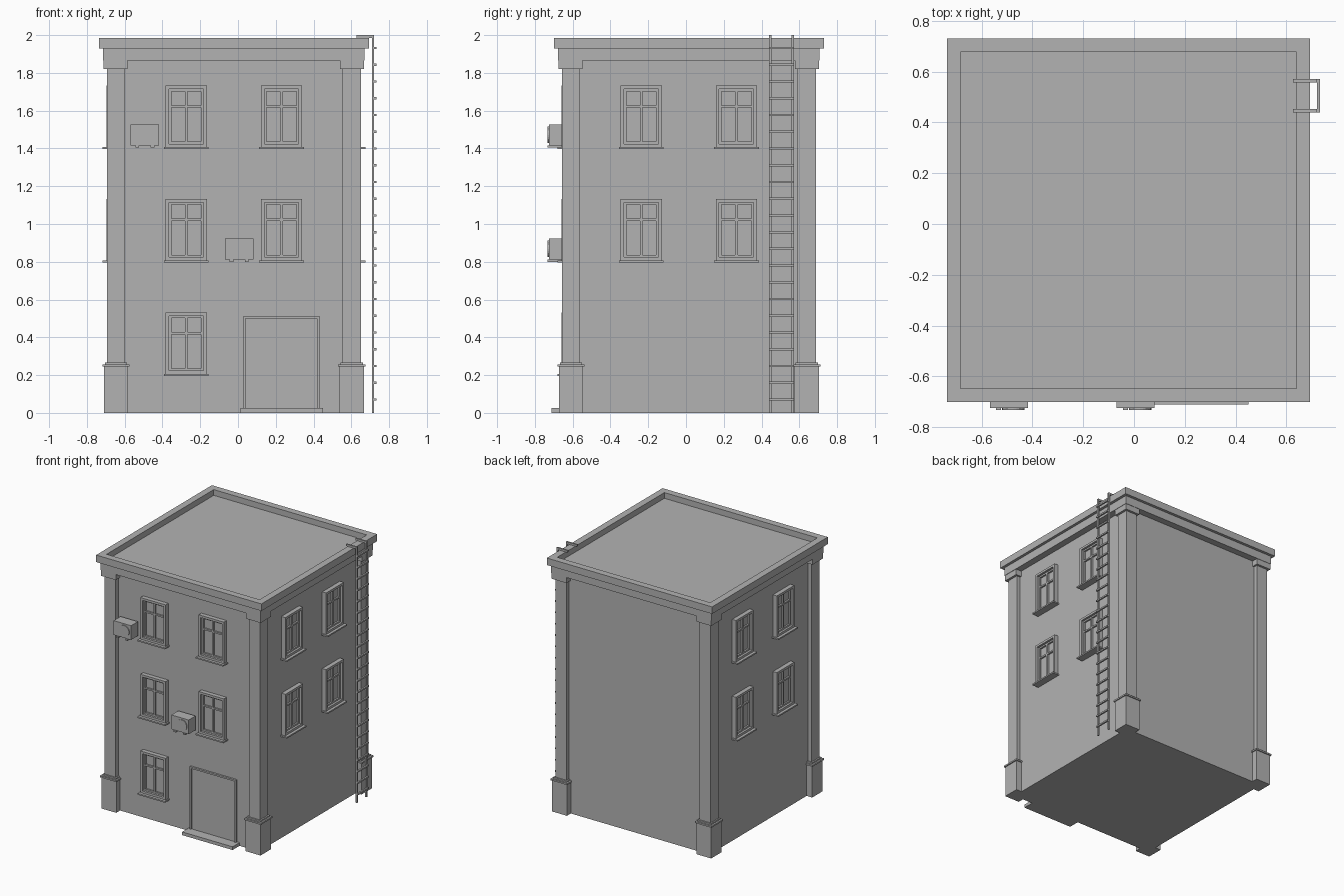
import bpy, bmesh
from math import pi
from mathutils import Matrix, Vector

if "Cube" in bpy.data.objects:
    bpy.data.objects.remove(bpy.data.objects["Cube"])

CENTRE = Vector((-0.022, 0.015, 0))

grey = bpy.data.materials.new("plain_grey")
grey.use_nodes = True
grey.diffuse_color = (0.45, 0.45, 0.45, 1)
grey.node_tree.nodes["Principled BSDF"].inputs["Base Color"].default_value = (0.45, 0.45, 0.45, 1)


def box(bm, x, y, z):
    """Add a box given its (min, max) on each axis."""
    verts = bmesh.ops.create_cube(bm, size=1)["verts"]
    for v in verts:
        for i, (lo, hi) in enumerate((x, y, z)):
            v.co[i] = lo if v.co[i] < 0 else hi
    return verts


def finish(bm, name, turn=0, offset=CENTRE):
    """Turn a part built on the front wall to its own wall and place it."""
    bm.transform(Matrix.Translation(offset) @ Matrix.Rotation(turn, 4, "Z"))
    mesh = bpy.data.meshes.new(name)
    bm.to_mesh(mesh)
    bm.free()
    mesh.materials.append(grey)
    obj = bpy.data.objects.new(name, mesh)
    bpy.context.collection.objects.link(obj)
    return obj


def square_slab(bm, half, z):
    return box(bm, (-half, half), (-half, half), z)


# Walls and frieze
WALL = 0.64
bm = bmesh.new()
square_slab(bm, WALL, (0, 1.9))
finish(bm, "walls")
bm = bmesh.new()
square_slab(bm, 0.693, (1.865, 1.932))
finish(bm, "frieze")

# Cornice with sunken roof deck
bm = bmesh.new()
slab = square_slab(bm, 0.715, (1.93, 1.985))
top = max(bm.faces, key=lambda f: f.calc_center_median().z)
bmesh.ops.inset_region(bm, faces=[top], thickness=0.053)
bmesh.ops.translate(bm, verts=list(top.verts), vec=(0, 0, -0.045))
# keep a rim by extruding the inner edge straight down
inner = [v for v in top.verts]
for v in inner:
    v.co.x = 0.662 if v.co.x > 0 else -0.662
    v.co.y = 0.662 if v.co.y > 0 else -0.662
bm.free()
bm = bmesh.new()
square_slab(bm, 0.715, (1.93, 1.94))
for k in range(4):
    start = len(bm.verts)
    side = box(bm, (-0.715, 0.662), (-0.715, -0.662), (1.94, 1.985))
    bmesh.ops.rotate(bm, verts=side, matrix=Matrix.Rotation(k * pi / 2, 3, "Z"))
finish(bm, "cornice_and_roof_deck")

# Corner pilasters: plinth, two mouldings, shaft and capital
LAYERS = [
    (0.56, 0.688, 0, 0.245),
    (0.552, 0.696, 0.245, 0.257),
    (0.565, 0.683, 0.257, 0.268),
    (0.576, 0.672, 0.268, 1.82),
    (0.563, 0.69, 1.82, 1.87),
]
for k, corner in enumerate(("front_right", "front_left", "back_left", "back_right")):
    bm = bmesh.new()
    for inner, outer, low, high in LAYERS:
        box(bm, (-outer, -inner), (-outer, -inner), (low, high))
    finish(bm, "pilaster_" + corner, k * pi / 2)


def window(name, u, z, turn):
    """Framed sash window with glazing bars and a sill; z is the frame bottom."""
    w, h, rim = 0.109, 0.326, 0.018
    front, sash = -0.674, -0.657
    bm = bmesh.new()
    for s in (-1, 1):
        a, b = sorted((u + s * w, u + s * (w - rim)))
        box(bm, (a, b), (front, -WALL), (z, z + h))
        a, b = sorted((u + s * (w - rim), u + s * (w - rim - 0.012)))
        box(bm, (a, b), (sash, -WALL), (z + rim, z + h - rim))
    for a in (z, z + h - rim):
        box(bm, (u - w + rim, u + w - rim), (front, -WALL), (a, a + rim))
    for a in (z + rim, z + h - rim - 0.012):
        box(bm, (u - w + rim, u + w - rim), (sash, -WALL), (a, a + 0.012))
    # Glazing bars
    box(bm, (u - 0.007, u + 0.007), (sash, -WALL), (z + rim, z + h - rim))
    box(bm, (u - w + rim, u + w - rim), (sash, -WALL), (z + 0.21, z + 0.222))
    # Glass
    box(bm, (u - w + rim, u + w - rim), (-WALL - 0.004, -WALL), (z + rim, z + h - rim))
    # Sill
    box(bm, (u - 0.119, u + 0.119), (-0.696, -WALL), (z - 0.01, z + 0.001))
    finish(bm, name, turn)


FLOORS = {"ground": 0.206, "first": 0.806, "second": 1.406}
for wall, turn in (("front", 0), ("left", pi / 2), ("right", -pi / 2)):
    for floor in ("first", "second"):
        for i, u in enumerate((-0.252, 0.252)):
            window(f"window_{wall}_{floor}_{i + 1}", u, FLOORS[floor], turn)
window("window_front_ground", -0.252, FLOORS["ground"], 0)

# Door with thin frame, and its step
bm = bmesh.new()
box(bm, (0.065, 0.44), (-0.646, -WALL), (0.025, 0.5))
for a in (0.05, 0.44):
    box(bm, (a, a + 0.013), (-0.655, -WALL), (0.025, 0.513))
box(bm, (0.05, 0.453), (-0.655, -WALL), (0.5, 0.513))
finish(bm, "door")
bm = bmesh.new()
box(bm, (0.036, 0.473), (-0.726, -WALL), (0, 0.025))
finish(bm, "door_step")

# Air conditioner boxes with a round fan cover and two brackets
for name, x, z in (("upper", -0.493, 1.416), ("lower", 0.006, 0.812)):
    bm = bmesh.new()
    u = x - CENTRE.x
    box(bm, (u - 0.075, u + 0.075), (-0.74, -0.655), (z, z + 0.111))
    place = Matrix.Translation((u + 0.018, -0.743, z + 0.056)) @ Matrix.Rotation(pi / 2, 4, "X")
    bmesh.ops.create_cone(bm, cap_ends=True, segments=24, radius1=0.044, radius2=0.044,
                          depth=0.008, matrix=place)
    for s in (-0.04, 0.04):
        box(bm, (u + s - 0.01, u + s + 0.01), (-0.747, -WALL), (z - 0.012, z))
    finish(bm, "air_conditioner_" + name)

# Roof ladder with hooked rails
bm = bmesh.new()
for y in (0.44, 0.558):
    box(bm, (0.709, 0.721), (y, y + 0.013), (0, 2.0))
    box(bm, (0.627, 0.709), (y, y + 0.013), (1.985, 2.0))
for i in range(22):
    z = 0.071 + i * 0.0886
    box(bm, (0.72, 0.733), (0.44, 0.571), (z - 0.006, z + 0.006))
finish(bm, "ladder", offset=Vector((0, 0, 0)))
